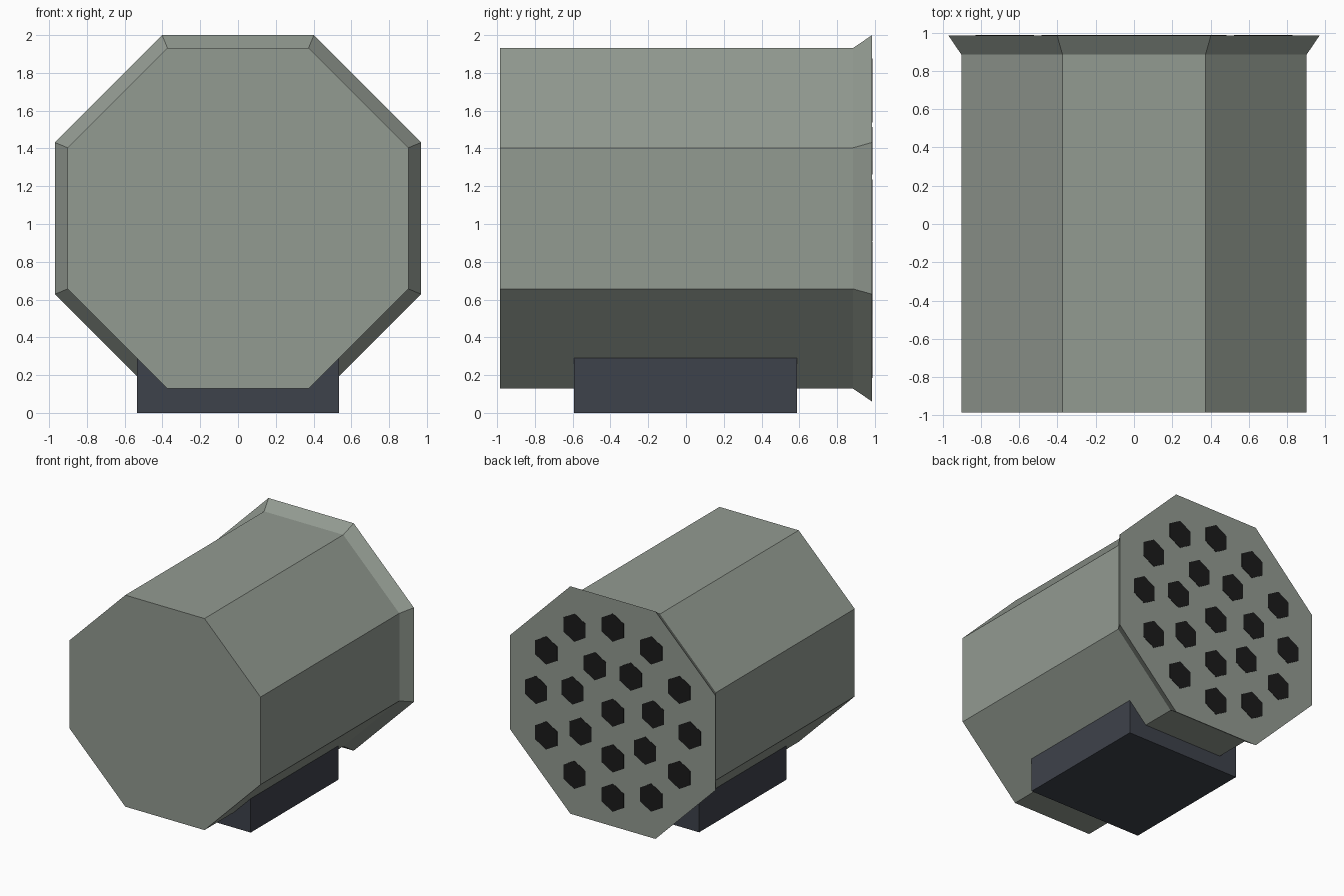
import bpy
import bmesh
from math import sin, cos, pi, radians
from mathutils import Vector

cube = bpy.data.objects.get("Cube")
if cube:
    bpy.data.objects.remove(cube, do_unlink=True)

AXIS_Z = 1.03      # height of the pod's long axis
BACK_Y = 0.985


def material(name, rgb):
    mat = bpy.data.materials.new(name)
    mat.use_nodes = True
    mat.diffuse_color = (*rgb, 1)
    mat.node_tree.nodes["Principled BSDF"].inputs["Base Color"].default_value = (*rgb, 1)
    return mat


def finish(bm, name, mat):
    bmesh.ops.recalc_face_normals(bm, faces=bm.faces)
    mesh = bpy.data.meshes.new(name)
    bm.to_mesh(mesh)
    bm.free()
    mesh.materials.append(mat)
    obj = bpy.data.objects.new(name, mesh)
    bpy.context.collection.objects.link(obj)
    return obj


def add_prism(bm, sides, sections, x=0, z=AXIS_Z, turn=0.0):
    """Loft a regular polygon along y through (y, radius) sections."""
    rings = []
    for y, radius in sections:
        angles = [turn + 2 * pi * i / sides for i in range(sides)]
        rings.append([bm.verts.new((x + radius * sin(a), y, z + radius * cos(a)))
                      for a in angles])
    for a, b in zip(rings, rings[1:]):
        for i in range(sides):
            j = (i + 1) % sides
            bm.faces.new((a[i], a[j], b[j], b[i]))
    bm.faces.new(rings[0])
    bm.faces.new(rings[-1])


grey = material("grey green paint", (0.29, 0.325, 0.285))
dark = material("dark slate", (0.048, 0.054, 0.07))
black = material("tube black", (0.011, 0.011, 0.011))

# Octagonal body with a flared rim at the back
to_corner = 1 / cos(pi / 8)
bm = bmesh.new()
add_prism(bm, 8, [(-BACK_Y, 0.902 * to_corner), (0.885, 0.902 * to_corner),
                  (BACK_Y, 0.97 * to_corner)], turn=pi / 8)
finish(bm, "pod_body", grey)

# Mounting block under the body
bm = bmesh.new()
bmesh.ops.create_cube(bm, size=1)
bmesh.ops.scale(bm, vec=(1.07, 1.18, 0.29), verts=bm.verts)
bmesh.ops.translate(bm, vec=Vector((0, -0.003, 0.145)), verts=bm.verts)
finish(bm, "mounting_block", dark)

# Hexagonal tube mouths: one in the centre and two rings around it
bm = bmesh.new()
for count, ring_radius, start in ((1, 0, 0), (7, 0.39, 180), (12, 0.725, 0)):
    for i in range(count):
        a = radians(start) + 2 * pi * i / count
        add_prism(bm, 6, [(BACK_Y - 0.002, 0.12), (BACK_Y + 0.003, 0.12)],
                  x=ring_radius * sin(a), z=AXIS_Z + ring_radius * cos(a))
finish(bm, "tube_mouths", black)
